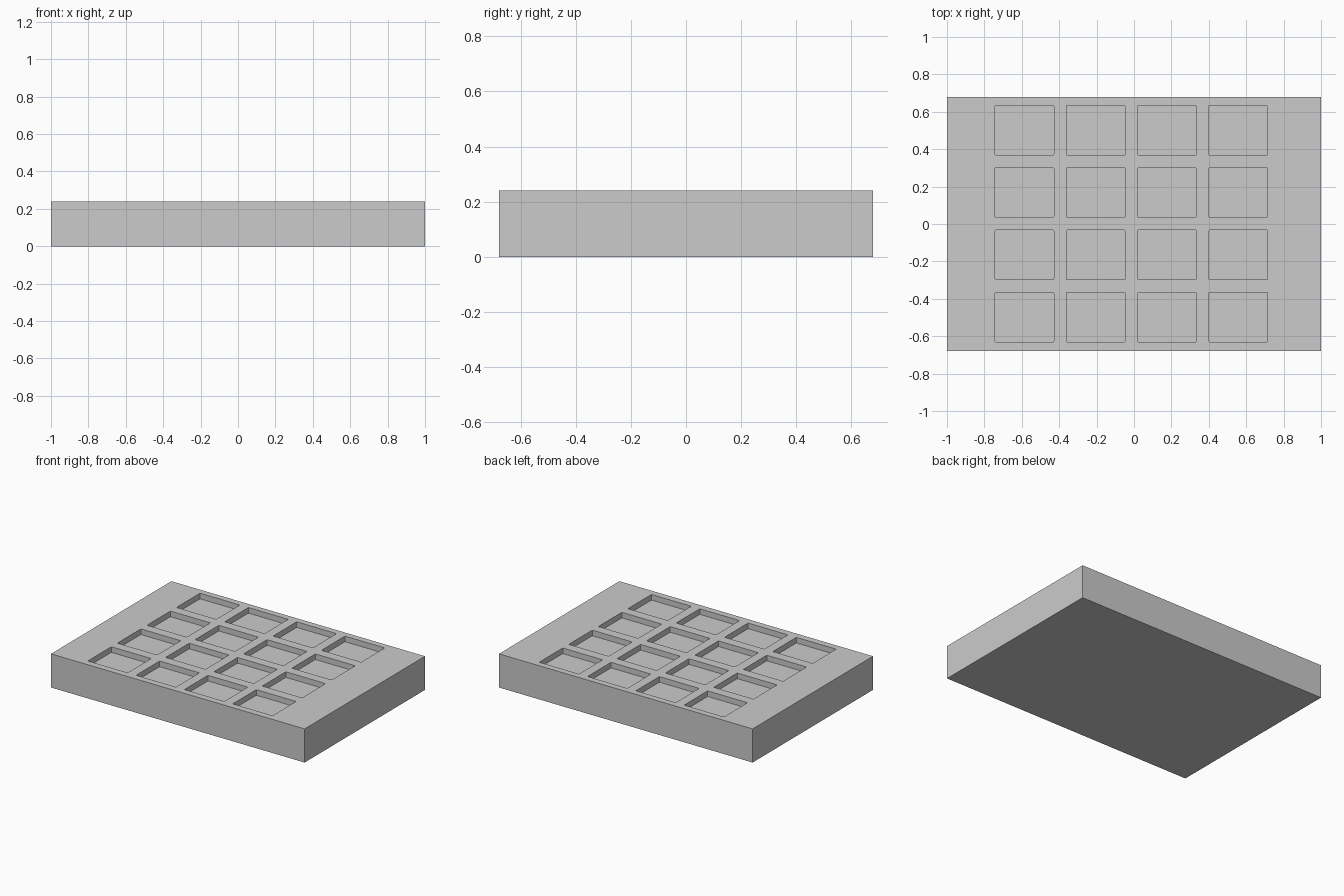
import bpy, bmesh
from mathutils import Matrix, Vector

if "Cube" in bpy.data.objects:
    bpy.data.objects.remove(bpy.data.objects["Cube"])

W, D, H = 2.0, 1.356, 0.24          # block size
PW, PD, DEPTH = 0.314, 0.265, 0.04  # pocket size
X0, Y0 = -0.586, -0.498             # first pocket centre
PX, PY = 0.381, 0.333               # pocket spacing


def add_box(bm, centre, size):
    m = Matrix.Translation(centre) @ Matrix.Diagonal((*size, 1.0))
    return bmesh.ops.create_cube(bm, size=1.0, matrix=m)["verts"]


def make_object(name, bm):
    mesh = bpy.data.meshes.new(name)
    bm.to_mesh(mesh)
    bm.free()
    obj = bpy.data.objects.new(name, mesh)
    bpy.context.collection.objects.link(obj)
    return obj


# Solid tray block
bm = bmesh.new()
add_box(bm, (0, 0, H / 2), (W, D, H))
tray = make_object("tray_block", bm)

# 4 x 4 grid of shallow pockets with slightly eased vertical corners
bm = bmesh.new()
for i in range(4):
    for j in range(4):
        add_box(bm, (X0 + i * PX, Y0 + j * PY, H), (PW, PD, 2 * DEPTH))
upright = [e for e in bm.edges
           if abs((e.verts[0].co - e.verts[1].co).normalized().z) > 0.9]
bmesh.ops.bevel(bm, geom=upright, offset=0.005, segments=2, profile=0.5,
                affect='EDGES')
cutter = make_object("pocket_cutter", bm)
cutter.hide_render = True

# Cut the pockets, then discard the cutter
cut = tray.modifiers.new("pockets", 'BOOLEAN')
cut.operation = 'DIFFERENCE'
cut.solver = 'EXACT'
cut.object = cutter
bpy.context.view_layer.objects.active = tray
bpy.ops.object.modifier_apply(modifier=cut.name)
bpy.data.objects.remove(cutter, do_unlink=True)
